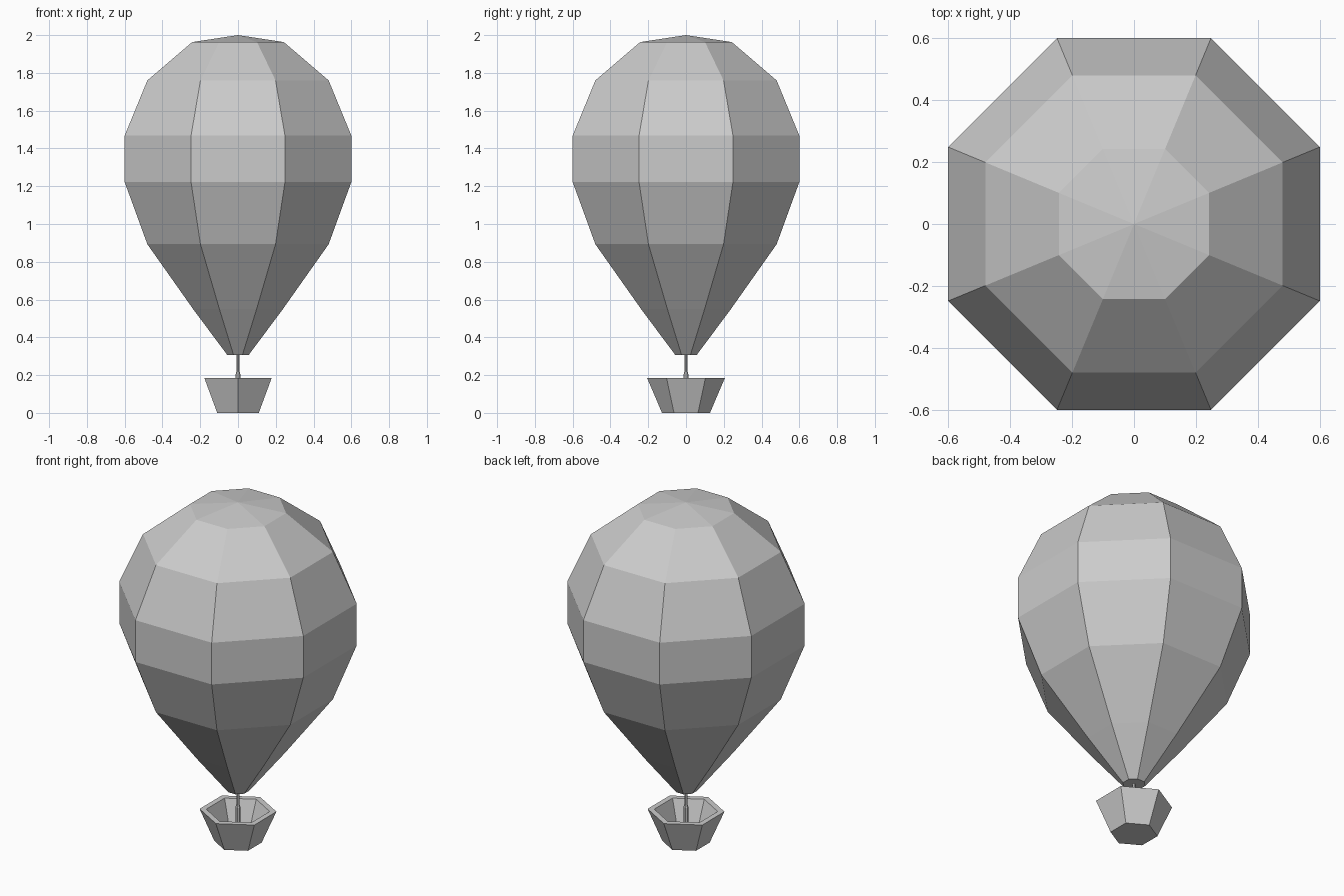
import bpy, bmesh, math

if "Cube" in bpy.data.objects:
    bpy.data.objects.remove(bpy.data.objects["Cube"])


def lathe(name, profile, sides, offset):
    """Revolve (radius, z) points into a flat-faced closed solid."""
    bm = bmesh.new()
    rings = []
    for r, z in profile:
        if r == 0:
            rings.append([bm.verts.new((0, 0, z))] * sides)
        else:
            rings.append([bm.verts.new((r * math.cos(offset + math.tau * i / sides),
                                        r * math.sin(offset + math.tau * i / sides), z))
                          for i in range(sides)])
    for a, b in zip(rings, rings[1:]):
        for i in range(sides):
            j = (i + 1) % sides
            quad = list(dict.fromkeys((a[i], a[j], b[j], b[i])))
            bm.faces.new(quad)
    # Cap open ends
    for ring in (rings[0], rings[-1]):
        if len(set(ring)) > 1:
            bm.faces.new(ring)
    bmesh.ops.recalc_face_normals(bm, faces=bm.faces)
    mesh = bpy.data.meshes.new(name)
    bm.to_mesh(mesh)
    bm.free()
    obj = bpy.data.objects.new(name, mesh)
    bpy.context.collection.objects.link(obj)
    return obj


# Envelope: octagon with flats facing the axes, (flat distance, z)
flats = [(0.057, 0.307), (0.238, 0.55), (0.48, 0.893), (0.60, 1.222),
         (0.60, 1.468), (0.48, 1.76), (0.243, 1.963), (0, 2.0)]
k = 1 / math.cos(math.pi / 8)
lathe("envelope", [(a * k, z) for a, z in flats], 8, math.pi / 8)

# Hexagonal basket with hollow inside, corners towards front and back
lathe("basket", [(0.127, 0), (0.206, 0.185), (0.170, 0.185), (0.108, 0.03)],
      6, math.pi / 2)

# Burner post stepping down to a thin rod
lathe("burner_post", [(0.0135, 0.025), (0.0135, 0.205), (0.009, 0.22), (0.009, 0.32)],
      8, math.pi / 8)
